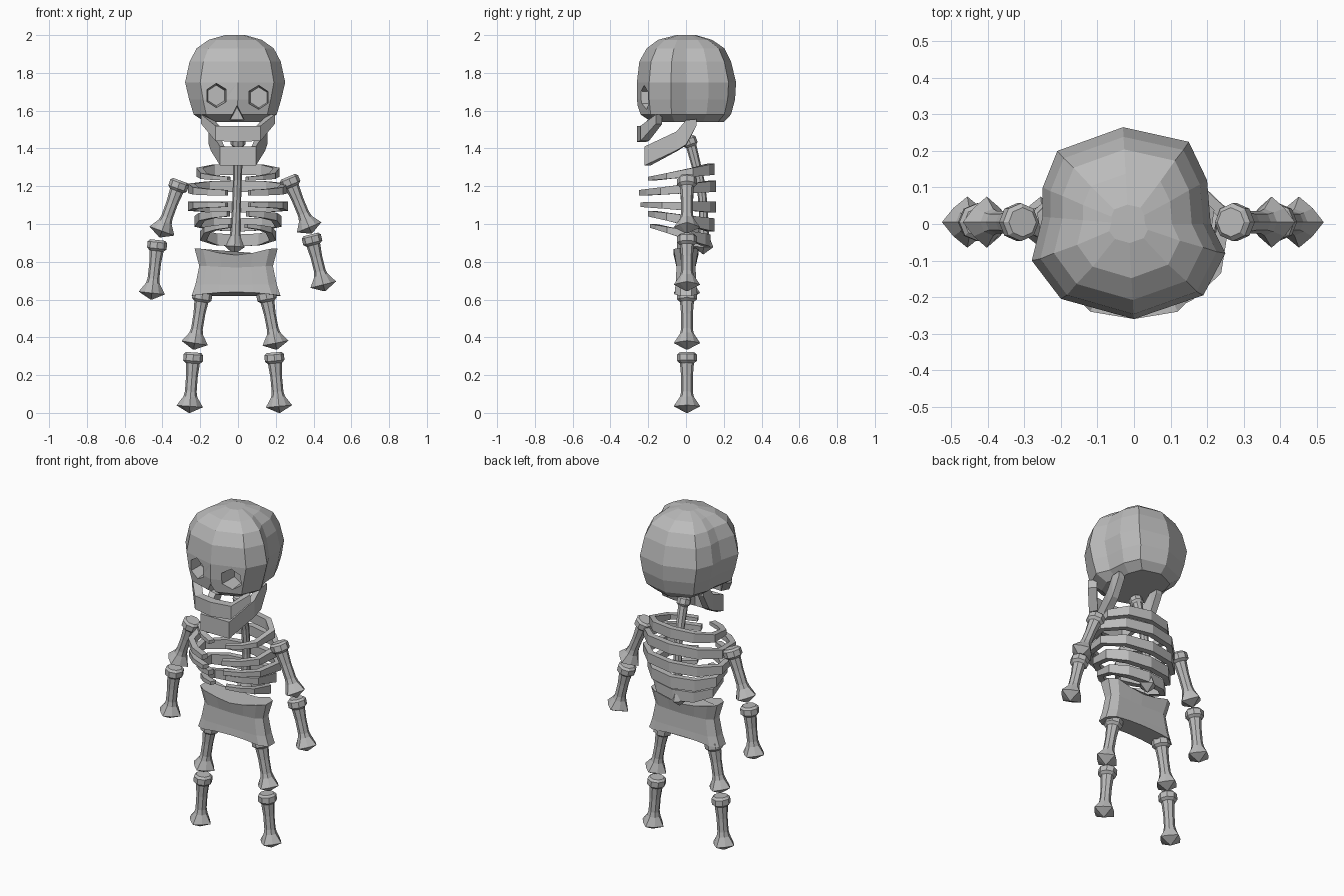
import bpy, bmesh, math
from mathutils import Vector

if "Cube" in bpy.data.objects:
    bpy.data.objects.remove(bpy.data.objects["Cube"])

bone_grey = bpy.data.materials.new("bone_grey")
bone_grey.use_nodes = True
grey = (0.5, 0.5, 0.5, 1)
bone_grey.diffuse_color = grey
bone_grey.node_tree.nodes["Principled BSDF"].inputs["Base Color"].default_value = grey


def loft(name, rings, closed=True):
    """Skin a list of equal-length rings and cap both ends."""
    bm = bmesh.new()
    rows = [[bm.verts.new(p) for p in ring] for ring in rings]
    n = len(rows[0])
    for a, b in zip(rows, rows[1:]):
        for i in range(n):
            j = (i + 1) % n
            bm.faces.new((a[i], a[j], b[j], b[i]))
    bm.faces.new(rows[0])
    bm.faces.new(rows[-1])
    bmesh.ops.recalc_face_normals(bm, faces=bm.faces)
    mesh = bpy.data.meshes.new(name)
    bm.to_mesh(mesh)
    bm.free()
    mesh.materials.append(bone_grey)
    obj = bpy.data.objects.new(name, mesh)
    bpy.context.collection.objects.link(obj)
    return obj


def band(name, half, thick):
    """Mirrored curved strip; each point is x, y, low z, high z."""
    mirror = [(-x, y, lo, hi) for x, y, lo, hi in reversed(half) if x > 0]
    path = mirror + half
    rings = []
    for i, (x, y, lo, hi) in enumerate(path):
        a, b = path[max(i - 1, 0)], path[min(i + 1, len(path) - 1)]
        t = Vector((b[0] - a[0], b[1] - a[1])).normalized()
        n = Vector((-t.y, t.x)) * thick
        if n.dot(Vector((-x, -y))) < 0:
            n = -n
        rings.append([(x, y, lo), (x, y, hi), (x + n.x, y + n.y, hi), (x + n.x, y + n.y, lo)])
    return loft(name, rings)


def bone(name, start, end, bend=None, size=1.0):
    """Eight-sided bone: collar on top, slim shaft, pointed diamond knob."""
    p0, p2 = Vector(start), Vector(end)
    p1 = Vector(bend) if bend else (p0 + p2) / 2
    length = (p2 - p0).length
    profile = [(0, .04), (.012, .052), (.045, .052), (.058, .037)]
    profile += [(length * f, .031) for f in (.4, .55, .65)]
    profile += [(length - .085, .037), (length - .035, .07), (length, .004)]
    rings = []
    for d, r in profile:
        t = d / length
        c = p0 * (1 - t) ** 2 + p1 * 2 * t * (1 - t) + p2 * t * t
        axis = ((p1 - p0) * (1 - t) + (p2 - p1) * t).normalized()
        u = (Vector((1, 0, 0)) - axis * axis.x).normalized()
        v = axis.cross(u)
        ring = []
        for k in range(8):
            q = r * size * (0.78 if k % 2 and r > .06 else 1)
            a = k * math.pi / 4
            ring.append(c + u * q * math.cos(a) + v * q * math.sin(a))
        rings.append(ring)
    return loft(name, rings)


# Cranium: one slightly uneven outline scaled at each height
outline = [(-.03, .265), (.15, .225), (.2, .12), (.21, 0), (.25, -.08), (.19, -.195),
           (0, -.26), (-.2, -.205), (-.28, -.1), (-.25, .02), (-.25, .1), (-.21, .2)]
levels = [(1.54, .6, .75, .75), (1.58, .83, .96, .9), (1.66, .92, 1, .98), (1.75, 1, 1, 1),
          (1.86, .91, .95, .9), (1.93, .77, .8, .77), (1.975, .53, .57, .52), (2.0, .2, .2, .2)]
cranium = loft("cranium", [[((x + .015) * w - .015, y * (f if y < 0 else b), z)
                            for x, y in outline] for z, w, f, b in levels])


# Eye sockets and nose opening
def cut(target, x, z, sides, r, depth):
    rings = []
    for y, s in ((-.32, 1.1), (depth, .8)):
        rings.append([(x + r * s * math.sin(k * math.tau / sides), y,
                       z + 1.1 * r * s * math.cos(k * math.tau / sides)) for k in range(sides)])
    cutter = loft("socket_cutter", rings)
    cutter.hide_render = True
    mod = target.modifiers.new("socket", "BOOLEAN")
    mod.operation, mod.solver, mod.object = "DIFFERENCE", "EXACT", cutter
    bpy.context.view_layer.objects.active = target
    bpy.ops.object.modifier_apply(modifier=mod.name)
    bpy.data.objects.remove(cutter)


cut(cranium, -.115, 1.68, 6, .062, -.13)
cut(cranium, .11, 1.67, 6, .062, -.13)
cut(cranium, -.005, 1.575, 3, .05, -.17)

# Jaws
band("upper_jaw", [(0, -.26, 1.435, 1.52), (.12, -.24, 1.44, 1.52), (.195, -.16, 1.53, 1.58)], .05)
band("lower_jaw", [(.095, -.22, 1.31, 1.41), (.145, -.05, 1.39, 1.49),
                   (.155, 0, 1.42, 1.55), (.155, .055, 1.52, 1.555)], .04)

# Spine
bone("spine", (0, .01, 1.46), (-.02, .09, .84), (0, .115, 1.2), .75)

# Ribs: half width, front y, back y, back low/high z, front low/high z
ribs = [(.22, -.2, .15, 1.26, 1.32, 1.23, 1.25), (.265, -.25, .16, 1.17, 1.23, 1.15, 1.18),
        (.265, -.24, .16, 1.06, 1.12, 1.09, 1.115), (.23, -.2, .15, .96, 1.03, 1.04, 1.07),
        (.2, -.19, .13, .88, .945, .98, 1.0)]
for i, (w, front, back, bl, bh, fl, fh) in enumerate(ribs):
    half = []
    for fx, t in ((0, 0), (.62, .08), (1, .32), (.9, .72), (.6, .9), (.25, 1)):
        half.append((w * fx, back + (front - back) * t, bl + (fl - bl) * t, bh + (fh - bh) * t))
    band(f"rib_{i + 1}", half, .035)

# Pelvis: waisted slab with flared, raised hips
rings = []
for z, w, d, lift in ((.62, .235, .06, -.0), (.68, .215, .055, .0), (.77, .195, .05, .01), (.835, .22, .065, .045)):
    xs = [-1, -.8, -.4, 0, .4, .8, 1]
    shape = [(x, -1 if abs(x) < 1 else -.5) for x in xs] + [(x, 1 if abs(x) < 1 else .5) for x in reversed(xs)]
    arch = .02 if z < .65 else 0
    rings.append([(x * w - .01, y * d, z + lift * x * x * (1.8 - x * x) + arch * (1 - x * x))
                  for x, y in shape])
loft("pelvis", rings)

# Limbs
limbs = {
    "right_upper_arm": ((-.305, 1.23), (-.415, .93)), "right_forearm": ((-.425, .915), (-.46, .6)),
    "left_upper_arm": ((.265, 1.25), (.39, .95)), "left_forearm": ((.385, .945), (.46, .645)),
    "right_thigh": ((-.185, .645), (-.235, .335)), "right_shin": ((-.235, .32), (-.258, .0)),
    "left_thigh": ((.145, .645), (.205, .335)), "left_shin": ((.19, .32), (.22, .0)),
}
for name, ((x0, z0), (x1, z1)) in limbs.items():
    bone(name, (x0, .005, z0), (x1, .005, z1))
